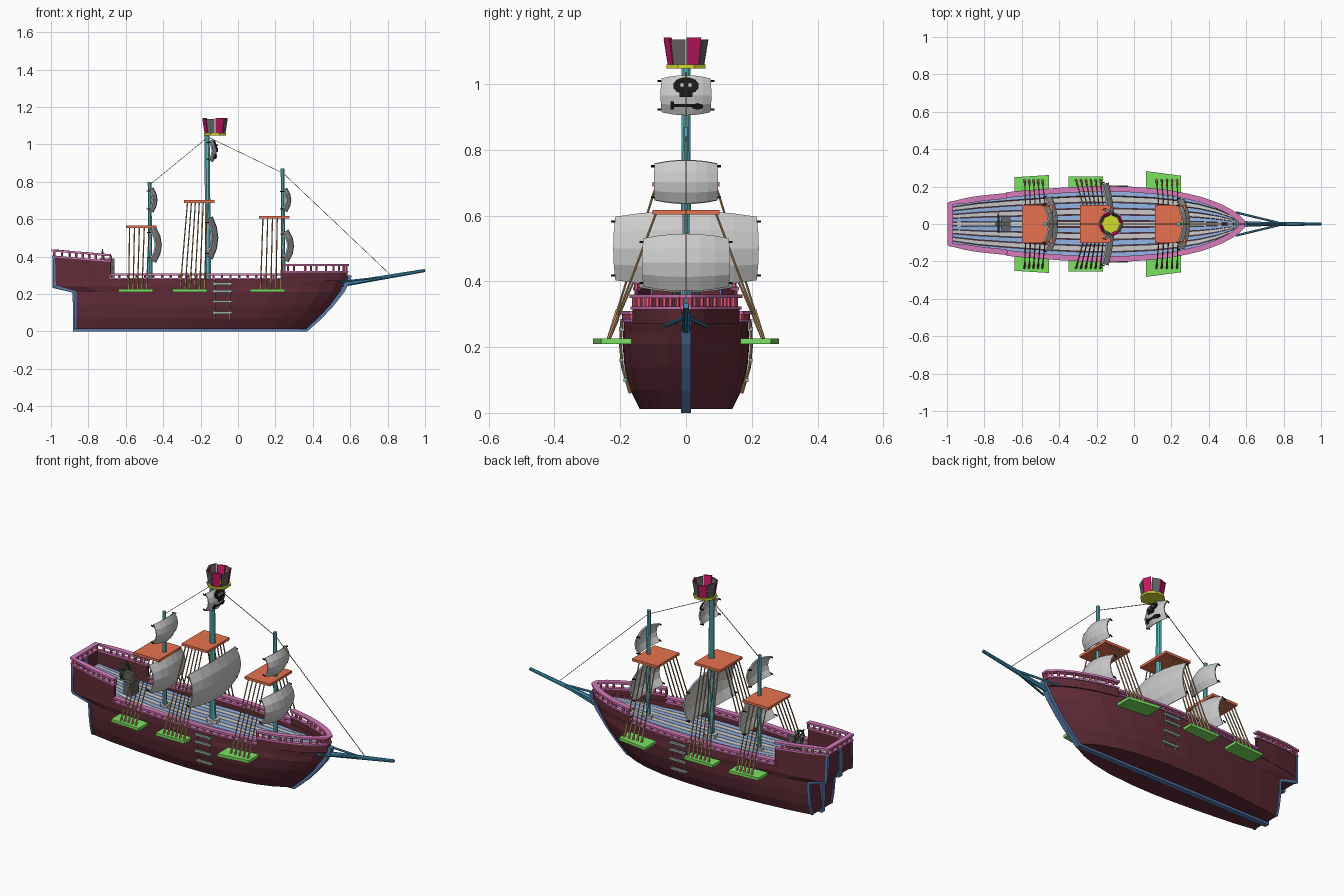
import bpy, bmesh, math
from mathutils import Vector as V

if "Cube" in bpy.data.objects:
    bpy.data.objects.remove(bpy.data.objects["Cube"])

COL = dict(hull=(.12, .025, .04), keel=(.1, .2, .42), plank=(.3, .46, .78), pink=(.68, .2, .5),
           red=(.8, .1, .2), teal=(.12, .5, .55), orange=(.8, .17, .08), green=(.2, .75, .12),
           rope=(.5, .3, .14), lime=(.65, .7, .03), crimson=(.6, .01, .14), dark=(.13, .13, .13),
           black=(.01, .01, .01), spar=(.05, .27, .45), rung=(.3, .45, .42), wheel=(.06, .14, .05))
MATS = {}
for k, c in COL.items():
    MATS[k] = bpy.data.materials.new(k)
    MATS[k].diffuse_color = (*c, 1)

def finish(name, bm, mat=None):
    bmesh.ops.recalc_face_normals(bm, faces=bm.faces)
    me = bpy.data.meshes.new(name)
    bm.to_mesh(me)
    bm.free()
    ob = bpy.data.objects.new(name, me)
    bpy.context.collection.objects.link(ob)
    if mat:
        me.materials.append(MATS[mat])
    return ob

def loft(bm, rings, cap=True):
    rs = [[bm.verts.new(p) for p in r] for r in rings]
    n = len(rs[0])
    for a, b in zip(rs, rs[1:]):
        for i in range(n):
            bm.faces.new((a[i], a[(i + 1) % n], b[(i + 1) % n], b[i]))
    bm.faces.new(rs[0])
    if cap:
        bm.faces.new(rs[-1])

def cyl(bm, p, q, r, r2=None, n=6):
    p, q = V(p), V(q)
    d = (q - p).normalized()
    a = d.cross(V((0, 1, 0)) if abs(d.y) < .9 else V((1, 0, 0))).normalized()
    b = d.cross(a)
    ang = [2 * math.pi * (i + .5) / n for i in range(n)]
    loft(bm, [[c + (a * math.cos(t) + b * math.sin(t)) * s for t in ang]
              for c, s in ((p, r), (q, r if r2 is None else r2))])

def rods(name, segs, r, mat=None, n=6):
    bm = bmesh.new()
    for p, q in segs:
        cyl(bm, p, q, r, n=n)
    return finish(name, bm, mat)

def box(bm, x0, x1, y0, y1, z0, z1):
    loft(bm, [[(x0, y0, z), (x1, y0, z), (x1, y1, z), (x0, y1, z)] for z in (z0, z1)])

def ribbon(name, pts, w, mat):
    """Upright band of width w along (x, y, z_low, z_high) points."""
    rings = []
    for i, (x, y, z0, z1) in enumerate(pts):
        a, b = pts[max(i - 1, 0)], pts[min(i + 1, len(pts) - 1)]
        t = V((b[0] - a[0], b[1] - a[1])).normalized() * w / 2
        rings.append([(x - t.y, y + t.x, z0), (x + t.y, y - t.x, z0),
                      (x + t.y, y - t.x, z1), (x - t.y, y + t.x, z1)])
    bm = bmesh.new()
    loft(bm, rings)
    return finish(name, bm, mat)

def lerp(tab, x):
    if x <= tab[0][0]:
        return tab[0][1]
    for (a, p), (b, q) in zip(tab, tab[1:]):
        if x <= b:
            return p + (q - p) * (x - a) / (b - a)
    return tab[-1][1]

# Hull shape: beam along length, section by height, stern and bow outlines
BEAM = [(0, .115), (.1, .143), (.25, .168), (.4, .186), (.5, .193), (.62, .19), (.75, .172),
        (.85, .138), (.92, .098), (.97, .055), (1, .012)]
SECT = [(.012, .73), (.07, .88), (.14, .97), (.21, 1), (.28, .98), (.42, .94)]
STERN = [(.21, -.87), (.24, -.98), (.42, -.985)]
BOW = [(.012, .37), (.07, .43), (.14, .495), (.21, .545), (.28, .578), (.36, .585)]
def half(x, z):
    s, b = lerp(STERN, z), lerp(BOW, z)
    return lerp(BEAM, (x - s) / (b - s)) * lerp(SECT, z)

rings = []
for z in (.012, .07, .14, .21, .24, .28):
    s, b = lerp(STERN, z), lerp(BOW, z)
    side = [(s + u * (b - s), w * lerp(SECT, z), z) for u, w in BEAM]
    rings.append([(x, -y, z) for x, y, z in side] + side[::-1])
bm = bmesh.new()
loft(bm, rings, cap=False)
hull = finish("hull", bm, "hull")
sol = hull.modifiers.new("thickness", "SOLIDIFY")
sol.thickness, sol.offset = .01, -1

# Bulwarks and rails
def stern_top(x):
    return lerp([(-.985, .40), (-.68, .375)], x)
def route(xs, z):
    one = [(x, -half(x, z)) for x in xs]
    return one + [(x, -y) for x, y in one[::-1]]
STX = [-.68, -.76, -.83, -.9, -.983]
BWX = [.235, .3, .36, .42, .47, .51, .54, .565, .58]
WX = [-.68 + .0915 * i for i in range(11)]
stern = route(STX, .38)
bow = route(BWX, .31)
waist = [(x, -half(x, .29)) for x in WX]
ribbon("stern_bulwark", [(x, y, .27, stern_top(x)) for x, y in stern], .012, "hull")
ribbon("bow_bulwark", [(x, y, .27, .318) for x, y in bow], .012, "hull")

def railing(name, path, top, h):
    ribbon(name + "_rail", [(x, y, top(x) + h - .011, top(x) + h) for x, y in path], .03, "pink")
    ribbon(name + "_sill", [(x, y, top(x) - .003, top(x) + .005) for x, y in path], .022, "pink")
    posts = []
    for a, b in zip(path, path[1:]):
        n = max(1, round(math.dist(a, b) / .042))
        for i in range(n):
            x, y = (a[j] + (b[j] - a[j]) * i / n for j in (0, 1))
            posts.append(((x, y, top(x)), (x, y, top(x) + h - .008)))
    rods(name + "_balusters", posts, .007, "red")
railing("stern", stern, stern_top, .038)
railing("bow", bow, lambda x: .318, .042)
for s in (1, -1):
    railing("waist_%s" % ("right" if s > 0 else "left"), [(x, y * s) for x, y in waist],
            lambda x: .28, .03)

# Deck planks, alternating colours
def deck_z(x):
    return lerp([(-.98, .325), (-.68, .27), (-.4, .245), (.2, .245), (.57, .28)], x)
DX = [-.97, -.83, -.68, -.5, -.3, -.1, .1, .24, .35, .44, .51, .55, .568]
N = 11
for name, mat, par in (("deck_planks_blue", "plank", 0), ("deck_planks_grey", None, 1)):
    bm = bmesh.new()
    for i in range(par, N, 2):
        f0, f1 = (2 * i / N - 1) + .01, (2 * (i + 1) / N - 1) - .01
        loft(bm, [[(x, f * half(x, .27) * .97, deck_z(x) + dz)
                   for f, dz in ((f0, -.01), (f1, -.01), (f1, 0), (f0, 0))] for x in DX])
    finish(name, bm, mat)

# Keel, stem and stern posts
KP = [(-.983, .40), (-.983, .238), (-.875, .212), (-.88, .01), (.37, .01), (.44, .075),
      (.505, .145), (.56, .215), (.592, .275), (.598, .30)]
rings = []
for i, (x, z) in enumerate(KP):
    a, b = V(KP[max(i - 1, 0)]), V(KP[min(i + 1, len(KP) - 1)])
    t = (b - a).normalized() * .01
    rings.append([(x - t.y, -.015, z + t.x), (x - t.y, .015, z + t.x),
                  (x + t.y, .015, z - t.x), (x + t.y, -.015, z - t.x)])
bm = bmesh.new()
loft(bm, rings)
finish("keel", bm, "keel")
segs = []
for s in (1, -1):
    line = [(lerp(STERN, z), s * half(-1, z), z) for z in (.015, .07, .14, .21, .24, .395)]
    segs += zip(line, line[1:])
rods("stern_corner_trim", segs, .009, "keel", 4)

# Masts with collars
for name, x, top, r in (("mizzen", -.468, .80, .013), ("main", -.16, 1.055, .018), ("fore", .243, .87, .013)):
    bm = bmesh.new()
    cyl(bm, (x, 0, .2), (x - .005, 0, top), r, r * .8, 8)
    finish(name + "_mast", bm, "teal")
    rods(name + "_collar", [((x, 0, .24), (x, 0, .265))], r * 2, None, 8)

# Sails: bulging grids, with dark pegs at the corners
def sail_pt(x0, hw, z0, z1, u, v, b):
    dx = b * (1 - .5 * u * u - .5 * v * v)
    h = (z1 - z0) / 2 * (1 - .16 * u * u)
    return (x0 + dx, u * hw * (1 + .03 * (1 - v * v)), (z0 + z1) / 2 + v * h)
SAILS = {"mizzen_course": (-.475, .14, .37, .555, .06), "mizzen_topsail": (-.475, .095, .635, .77, .045),
         "main_course": (-.165, .215, .385, .615, .06), "main_flag_sail": (-.155, .075, .905, 1.027, .042),
         "fore_course": (.24, .13, .37, .545, .06), "fore_topsail": (.24, .095, .637, .768, .045)}
for name, (x0, hw, z0, z1, b) in SAILS.items():
    bm = bmesh.new()
    g = [[bm.verts.new(sail_pt(x0, hw, z0, z1, i / 3 - 1, j / 2 - 1, b)) for j in range(5)] for i in range(7)]
    for i in range(6):
        for j in range(4):
            bm.faces.new((g[i][j], g[i + 1][j], g[i + 1][j + 1], g[i][j + 1]))
    ob = finish(name, bm)
    ob.modifiers.new("thickness", "SOLIDIFY").thickness = .008
    pegs = []
    for u in (-1, 1):
        for v in (-.85, .85):
            p = V(sail_pt(x0, hw, z0, z1, u, v, b))
            pegs.append((p - V((.02, 0, 0)), p + V((0, u * .008, 0))))
    rods(name + "_pegs", pegs, .004, "black", 4)

# Emblem on the highest sail
def emblem(name, shapes, lift, mat):
    x0, hw, z0, z1, b = SAILS["main_flag_sail"]
    bm = bmesh.new()
    for cy, cz, ry, rz, n in shapes:
        ring = []
        for i in range(n):
            t = 2 * math.pi * (i + .5) / n
            y, z = cy + ry * math.cos(t), cz + rz * math.sin(t)
            ring.append((sail_pt(x0, hw, z0, z1, y / hw, (z - .966) / .061, b)[0], y, z))
        loft(bm, [[(x + d, y, z) for x, y, z in ring] for d in (0, lift)])
    finish(name, bm, mat)
emblem("flag_emblem", [(0, .995, .04, .026, 12), (0, .97, .028, .014, 4), (0, .935, .06, .007, 4),
                       (-.042, .935, .008, .017, 4), (.035, .932, .02, .01, 6)], .008, "black")
emblem("flag_emblem_eyes", [(s * .012, .997, .008, .008, 4) for s in (1, -1)], .01, None)

# Crow's nest
C = V((-.123, 0, 0))
bm = bmesh.new()
cyl(bm, C + V((0, 0, 1.048)), C + V((0, 0, 1.06)), .065, n=8)
finish("lookout_floor", bm, "lime")
for mat, par in (("crimson", 0), ("dark", 1)):
    bm = bmesh.new()
    for k in range(par, 8, 2):
        t0, t1 = (math.pi / 4 * (k + e) for e in (.04, .96))
        loft(bm, [[C + V((r * math.cos(t), r * math.sin(t), z))
                   for r, t in ((ro, t0), (ro, t1), (ro - .008, t1), (ro - .008, t0))]
                  for ro, z in ((.056, 1.06), (.068, 1.135 + .007 * (k % 3 == 0)))])
    finish("lookout_wall_" + mat, bm, mat)

# Platforms, side channels and shrouds: (x0, x1, z) tops, channel span and outer edges, rope span
RIG = (("mizzen", -.6, -.435, .56, -.64, -.455, .25, .262, -.585, -.49, 5),
       ("main", -.29, -.125, .695, -.35, -.165, .255, .255, -.31, -.18, 6),
       ("fore", .113, .275, .61, .065, .25, .283, .258, .12, .23, 5))
for name, px0, px1, pz, cx0, cx1, o0, o1, r0, r1, n in RIG:
    bm = bmesh.new()
    box(bm, px0, px1, -.102, .102, pz - .007, pz + .007)
    finish(name + "_platform", bm, "orange")
    bm = bmesh.new()
    segs = []
    for s in (1, -1):
        loft(bm, [[(cx0, s * .165, z), (cx1, s * .165, z), (cx1, s * o1, z), (cx0, s * o0, z)]
                  for z in (.21, .226)])
        for i in range(n):
            f = i / (n - 1)
            x = r0 + (r1 - r0) * f
            xt = px0 + .02 + (px1 - px0 - .06) * f
            segs.append(((x, s * .237, .22), (xt, s * .09, pz)))
    finish(name + "_channels", bm, "green")
    rods(name + "_shrouds", segs, .0035, "rope", 5)
    rods(name + "_shroud_blocks", [(V(a), V(a).lerp(V(b), .2)) for a, b in segs], .006, "rope", 5)

# Boarding ladders
ropes, rungs = [], []
for s in (1, -1):
    for x in (-.125, -.045):
        line = [(x, s * (half(x, z) + .008), z) for z in (.06, .14, .21, .285)]
        ropes += zip(line, line[1:])
    for z in (.1, .16, .215, .255):
        y = s * (half(-.085, z) + .01)
        rungs.append(((-.137, y, z), (-.033, y, z)))
rods("ladder_ropes", ropes, .004, "rope", 5)
rods("ladder_rungs", rungs, .008, "rung", 4)

# Bowsprit, side braces and stays
bm = bmesh.new()
cyl(bm, (.52, 0, .245), (1, 0, .326), .015, .009, 8)
finish("bowsprit", bm, "spar")
rods("bowsprit_braces", [((.8, 0, .293), (.545, s * .062, .265)) for s in (1, -1)], .006, "spar")
ST = [(-.47, 0, .785), (-.16, 0, 1.04), (.243, 0, .845), (.82, 0, .298)]
rods("stays", list(zip(ST, ST[1:])), .002, "rope", 4)

# Steering wheel and stand
bm = bmesh.new()
rim = [V((-.725, .042 * math.cos(t), .385 + .042 * math.sin(t))) for t in [math.pi / 5 * i for i in range(10)]]
hub = V((-.725, 0, .385))
for i, p in enumerate(rim):
    cyl(bm, p, rim[i - 1], .006)
    if i % 2 == 0:
        cyl(bm, hub, hub + (p - hub) * 1.35, .004)
finish("steering_wheel", bm, "wheel")
bm = bmesh.new()
box(bm, -.71, -.66, -.035, .035, .26, .345)
box(bm, -.74, -.66, -.01, .01, .345, .39)
finish("wheel_stand", bm, "dark")

for m in bpy.data.materials:
    if m.users and not m.is_grease_pencil:
        m.use_nodes = True
        m.node_tree.nodes["Principled BSDF"].inputs["Base Color"].default_value = m.diffuse_color
